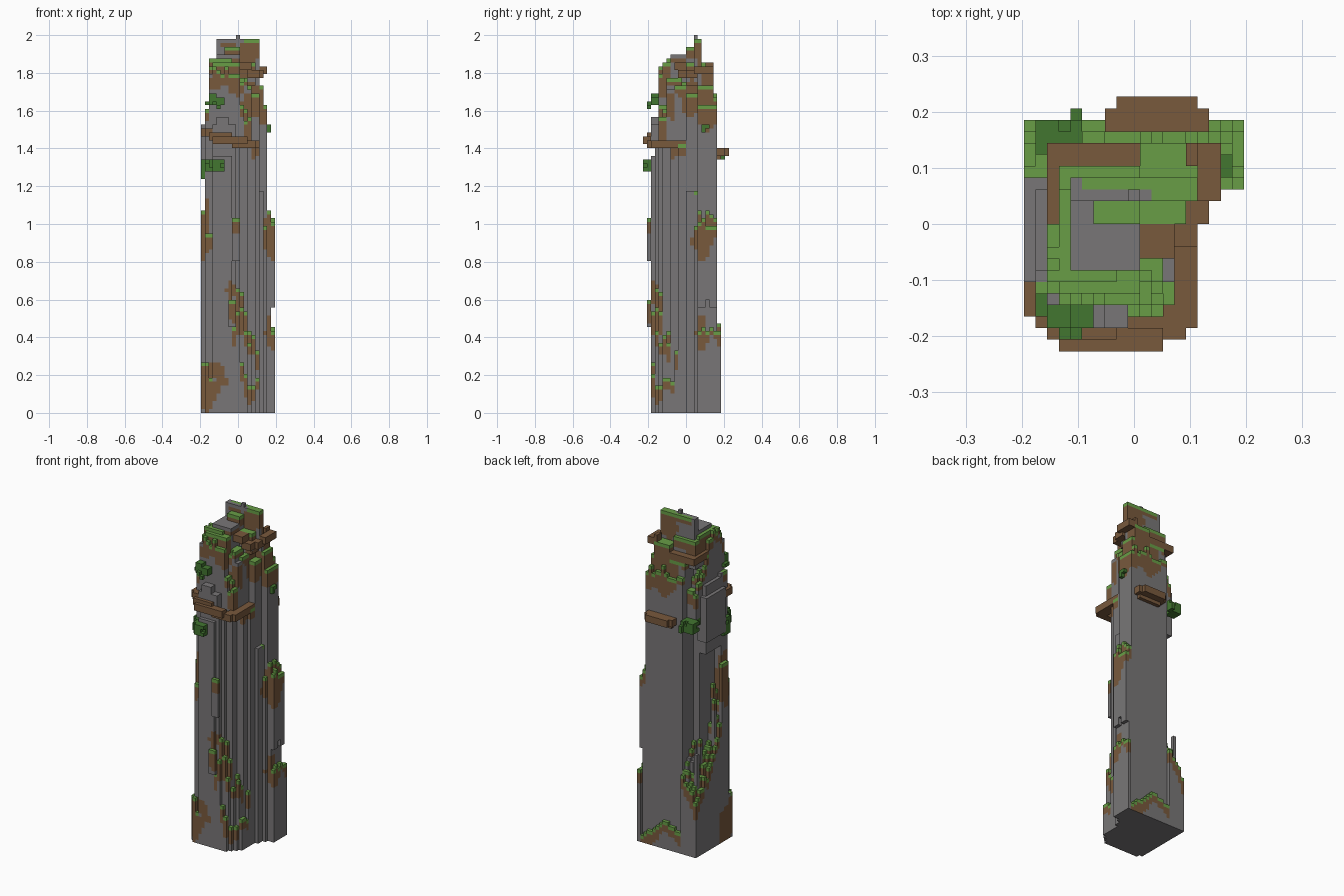
import bpy, bmesh, random
from mathutils import Vector, noise

cube = bpy.data.objects.get("Cube")
if cube:
    bpy.data.objects.remove(cube, do_unlink=True)

random.seed(7)
UNIT = 2 / 97
ORIGIN = Vector((-9.5, -11, 0))
STONE, DIRT, GRASS, LEAF = range(4)


def make_material(name, colour):
    mat = bpy.data.materials.new(name)
    mat.use_nodes = True
    mat.diffuse_color = (*colour, 1)
    mat.node_tree.nodes["Principled BSDF"].inputs["Base Color"].default_value = (*colour, 1)
    return mat


materials = [
    make_material("grey stone", (.19, .183, .186)),
    make_material("brown earth", (.19, .1, .046)),
    make_material("grass green", (.14, .34, .062)),
    make_material("dark leaf green", (.055, .18, .03)),
]

STEPS = [Vector(s) for s in ((1, 0, 0), (-1, 0, 0), (0, 1, 0), (0, -1, 0), (0, 0, 1), (0, 0, -1))]


def fill(cells, x0, x1, y0, y1, z0, z1, keep=1.0):
    """Add a block of cells, optionally ragged."""
    for x in range(x0, x1):
        for y in range(y0, y1):
            for z in range(z0, z1):
                if keep >= 1 or random.random() < keep:
                    cells.add((x, y, z))


def column(x, y, z0, z1):
    fill(rock, x, x + 1, y, y + 1, z0, z1)


def build(name, cells, paint):
    """Mesh the exposed cell faces, coloured by the paint rule."""
    bm = bmesh.new()
    cache = {}

    def vert(p):
        key = tuple(round(c * 2) for c in p)
        if key not in cache:
            cache[key] = bm.verts.new((p + ORIGIN) * UNIT)
        return cache[key]

    for cell in sorted(cells):
        centre = Vector(cell) + Vector((.5, .5, .5))
        for step in STEPS:
            if tuple(int(c) for c in Vector(cell) + step) in cells:
                continue
            u = Vector((step.y, step.z, step.x)) / 2
            v = step.cross(u)
            mid = centre + step / 2
            corners = [mid - u - v, mid + u - v, mid + u + v, mid - u + v]
            face = bm.faces.new([vert(c) for c in corners])
            face.material_index = paint(cell, step)
    mesh = bpy.data.meshes.new(name)
    bm.to_mesh(mesh)
    bm.free()
    for mat in materials:
        mesh.materials.append(mat)
    obj = bpy.data.objects.new(name, mesh)
    bpy.context.collection.objects.link(obj)


# Rock pillar: core, shoulders and summit
rock = set()
for block in [
    (3, 15, 9, 14, 0, 69), (5, 17, 14, 19, 0, 79), (3, 10, 4, 12, 69, 84),
    (5, 13, 9, 15, 69, 84), (2, 10, 4, 11, 61, 87), (3, 10, 11, 16, 82, 87),
    (5, 16, 14, 18, 76, 84), (10, 15, 14, 18, 84, 88), (3, 10, 5, 16, 87, 90),
    (3, 8, 6, 14, 90, 91), (4, 10, 7, 13, 90, 92), (6, 10, 11, 13, 92, 94),
    (10, 14, 11, 15, 84, 90), (4, 15, 13, 15, 88, 96), (9, 10, 13, 14, 96, 97),
    (13, 15, 11, 14, 69, 82),
]:
    fill(rock, *block)

# Front left buttress and the overhanging slab on the side
for block in [
    (0, 1, 3, 6, 0, 13), (0, 1, 5, 8, 13, 52), (1, 3, 4, 7, 0, 58), (1, 3, 3, 4, 0, 46),
    (3, 4, 3, 7, 0, 66), (1, 3, 4, 7, 58, 66),
    (0, 3, 6, 15, 61, 74), (1, 4, 7, 14, 57, 77), (1, 4, 4, 7, 66, 78),
    (3, 9, 2, 4, 69, 74), (4, 7, 2, 4, 74, 76), (7, 9, 1, 2, 22, 29), (8, 10, 1, 2, 39, 50),
]:
    fill(rock, *block)

# Back corner spur with its notch
for block in [
    (15, 17, 14, 19, 0, 52), (17, 18, 14, 19, 0, 50), (15, 16, 11, 14, 0, 57),
    (16, 17, 13, 14, 0, 48),
]:
    fill(rock, *block)
for y in range(14, 20):
    column(18, y, 0, 22 - random.randint(0, 1))
    if y < 19:
        column(18, y, 27 + random.randint(0, 2), 48 + random.randint(0, 2))
        column(17, y, 50, 50 + random.randint(0, 2))

# Stepped front: full-height ribs, then short broken ones towards the cut corner
for y in range(2, 9):
    inner, outer = min(15, 6 + y), min(15, 10 + y)
    fill(rock, 3, inner, y, y + 1, 0, 69 if y > 2 else 66)
    for x in range(inner, outer):
        height = random.randint(2, 12) + 5 * (outer - x)
        column(x, y, 0, 69 if x == inner and y > 3 and y % 2 else height)
for x in range(1, 3):
    column(x, 2, 0, random.choice([9, 13]))

# Overgrown stair in the side recess, and a smaller one above the slab
for x in range(5):
    for y in range(6, 20):
        slope = 14 + 1.3 * (20 - y) + 1.8 * x + random.randint(0, 2)
        if y < 10:
            slope += 3 * (10 - y)
        if random.random() < .12:
            slope += random.randint(3, 9)
        column(x, y, 0, int(slope))
for x in range(2, 6):
    for y in range(11, 17):
        column(x, y, 68, 72 + 2 * (17 - y) + random.randint(0, 2))

# Earth bank along the back foot
for x in range(19):
    column(x, 19, 0, max(1, round(8 - abs(x - 10) * (.9 if x > 10 else .45))))

# Broken crown: worn steps falling away to the right
for x in range(2, 13):
    drop = max(0, x - 6)
    column(x, 4, 69, 87 - 2 * drop + random.randint(-2, 2))
    column(x, 5, 69, 89 - 2 * drop + random.randint(-2, 1))
    for y in range(6, 11):
        column(x, y, 69, 91 - drop - random.randint(0, 2))
for x in range(5, 16):
    column(x, 18, 78, 79 + random.randint(0, 3))

# Earth stains: centre and radius of each
stains = [
    (0, 5, 44, 3), (8, 1, 31, 2), (1, 3, 5, 3), (4, 3, 10, 2), (0, 5, 50, 2),
    (3, 4, 86, 2), (6, 4, 87, 2), (9, 5, 83, 2), (11, 6, 78, 2), (13, 12, 80, 3),
    (18, 14, 45, 3.5), (18, 14, 20, 2.5), (16, 16, 77, 3), (10, 5, 8, 2),
    (14, 18, 85, 4), (11, 18, 79, 4), (12, 15, 92, 3), (0, 6, 4, 3),
]


def stained(cell):
    for x, y, z, radius in stains:
        gap = Vector((cell[0] - x, cell[1] - y, (cell[2] - z) * .6))
        wobble = noise.noise(Vector(cell) * .35)
        if gap.length < radius + wobble:
            return True
    return False


def depth_below_top(cell):
    x, y, z = cell
    depth = 0
    while (x, y, z + depth + 1) in rock and depth < 9:
        depth += 1
    return depth


def paint_rock(cell, step):
    x, y, z = cell
    patch = noise.noise(Vector((x * .21, y * .21, z * .11)))
    bare = (x < 2 and 5 < y < 15 and z > 60) or (4 <= x < 10 and 7 <= y < 11 and z > 90)
    bare = bare or (x < 11 and y == 13 and z > 94) or (60 < z < 78 and y < 4)
    bare = bare or (x < 6 and 10 < y < 13 and z > 90)
    if step.z < 0 or bare:
        return STONE
    depth = depth_below_top(cell)
    if depth == 0:
        return GRASS if patch > -.45 else STONE
    # Earth lies deeper under the turf at the foot of the pillar
    reach = 3.4 if z < 34 and (y < 9 or y == 19) else 2.4
    if depth <= reach + 4 * patch or stained(cell):
        return DIRT
    return STONE


build("rock_pillar", rock, paint_rock)

# Earthen ledges wrapping the pillar
ledges = set()
for block in [
    (0, 2, 3, 6, 71, 73), (1, 4, 2, 4, 71, 73), (2, 8, 1, 3, 70, 72),
    (3, 12, 0, 2, 69, 71), (8, 14, 1, 3, 68, 70), (12, 15, 2, 11, 68, 70),
    (7, 16, 19, 21, 66, 68), (8, 15, 21, 22, 66, 68), (8, 15, 19, 20, 65, 66),
    (15, 17, 13, 18, 87, 89), (14, 16, 11, 14, 86, 88), (14, 15, 16, 18, 88, 90),
    (10, 13, 8, 11, 88, 90), (12, 15, 9, 12, 86, 88),
    (2, 10, 16, 18, 84, 86), (2, 4, 11, 18, 84, 86),
]:
    fill(ledges, *block)
ledges -= rock
build("earth_ledges", ledges, lambda cell, step: DIRT)

# Leafy clumps clinging to the sides
leaves = set()
for block in [
    (0, 1, 4, 7, 60, 65), (1, 3, 2, 4, 62, 65), (3, 6, 0, 2, 62, 65), (2, 5, 1, 3, 63, 65),
    (2, 6, 2, 6, 79, 81), (1, 2, 3, 5, 78, 80), (3, 5, 1, 2, 78, 80), (2, 4, 2, 4, 81, 82),
    (1, 5, 17, 20, 65, 68), (2, 4, 15, 18, 66, 68), (4, 5, 20, 21, 65, 67),
    (16, 18, 15, 17, 72, 74),
]:
    fill(leaves, *block, keep=.85)
leaves -= rock | ledges
build("leaf_clumps", leaves, lambda cell, step: LEAF)
